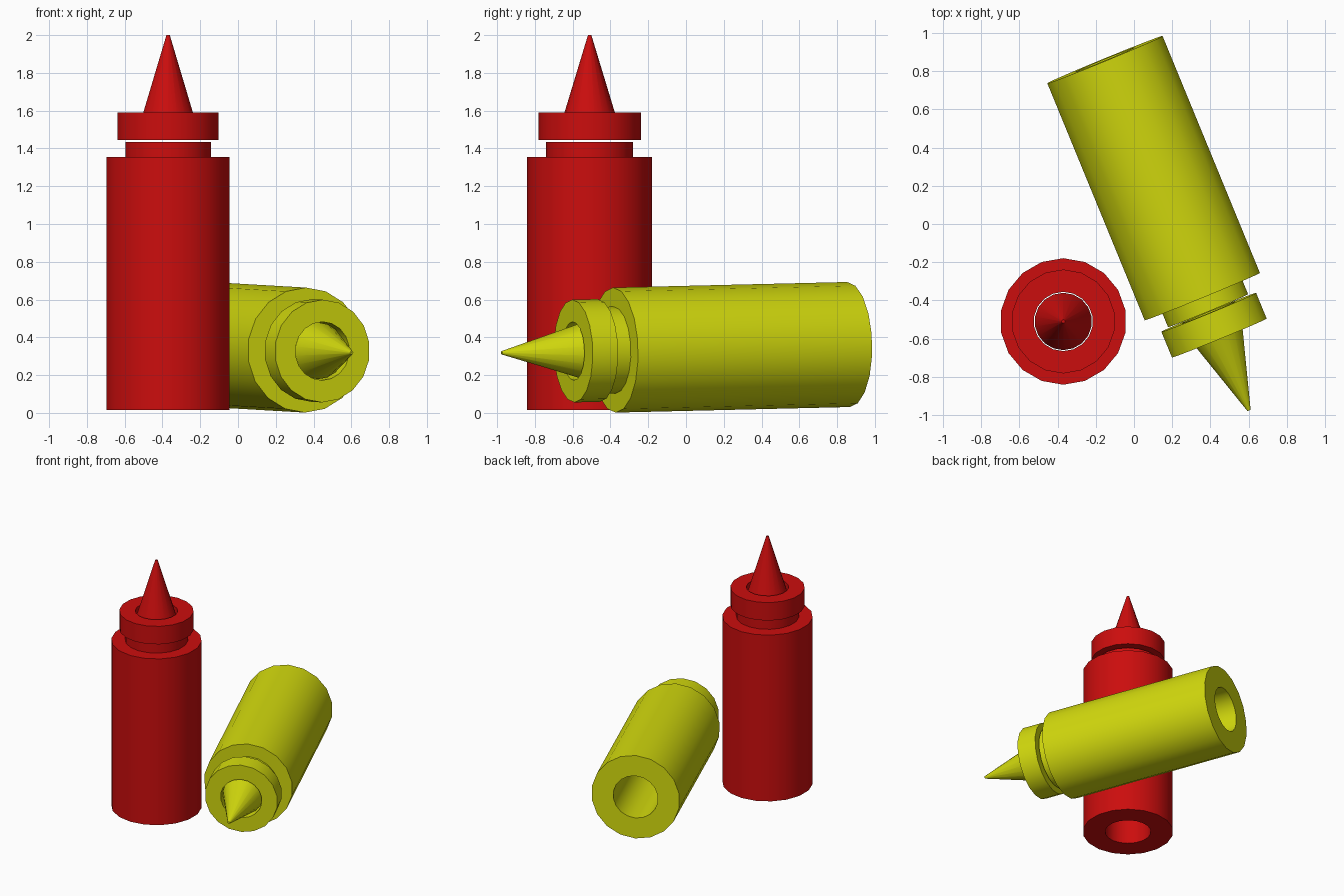
import bpy, bmesh, math
from mathutils import Matrix, Vector

SIDES = 18

cube = bpy.data.objects.get("Cube")
if cube:
    bpy.data.objects.remove(cube, do_unlink=True)


def make_material(name, color):
    mat = bpy.data.materials.new(name)
    mat.use_nodes = True
    mat.diffuse_color = color
    bsdf = mat.node_tree.nodes["Principled BSDF"]
    bsdf.inputs["Base Color"].default_value = color
    bsdf.inputs["Roughness"].default_value = 0.6
    return mat


def lathe(name, profile, mat, matrix):
    """Revolve a closed (radius, height) profile around the local z axis."""
    bm = bmesh.new()
    rings = []
    for i in range(SIDES):
        a = math.tau * i / SIDES + math.pi / 2
        rings.append([bm.verts.new((r * math.cos(a), r * math.sin(a), z))
                      for r, z in profile])
    n = len(profile)
    for i in range(SIDES):
        here, there = rings[i], rings[(i + 1) % SIDES]
        for j in range(n):
            k = (j + 1) % n
            bm.faces.new((here[j], there[j], there[k], here[k]))
    bmesh.ops.recalc_face_normals(bm, faces=bm.faces)
    mesh = bpy.data.meshes.new(name)
    bm.to_mesh(mesh)
    bm.free()
    mesh.materials.append(mat)
    obj = bpy.data.objects.new(name, mesh)
    obj.matrix_world = matrix
    bpy.context.collection.objects.link(obj)
    bpy.ops.object.select_all(action="DESELECT")
    obj.select_set(True)
    bpy.context.view_layer.objects.active = obj
    bpy.ops.object.shade_smooth_by_angle(angle=math.radians(30))


def tube(outer, inner, low, high):
    return [(outer, low), (outer, high), (inner, high), (inner, low)]


def bottle(prefix, mat, matrix):
    # Hollow body and neck, open at the bottom
    lathe(prefix + "_body", tube(0.331, 0.168, 0, 1.34), mat, matrix)
    lathe(prefix + "_neck", tube(0.23, 0.155, 1.34, 1.42), mat, matrix)
    # Cap floats just above the neck, with a recess for the nozzle
    lathe(prefix + "_cap", tube(0.272, 0.155, 1.43, 1.575), mat, matrix)
    # Tapered nozzle with a tiny flat tip, thin-walled underneath
    lathe(prefix + "_nozzle",
          [(0.15, 1.52), (0.009, 1.985), (0.001, 1.985), (0.001, 1.96),
           (0.142, 1.52)], mat, matrix)


red = make_material("sauce red", (0.6, 0.004, 0.004, 1))
yellow = make_material("mustard yellow", (0.64, 0.69, 0.004, 1))

# Standing bottle
bottle("red_bottle", red, Matrix.Translation((-0.37, -0.51, 0.015)))

# Bottle lying on its side, nozzle to the front
axis = Vector((0.38, -0.925, -0.022))
lying = Matrix.Translation((-0.152, 0.86, 0.362)) @ axis.to_track_quat("Z", "Y").to_matrix().to_4x4()
bottle("yellow_bottle", yellow, lying)
